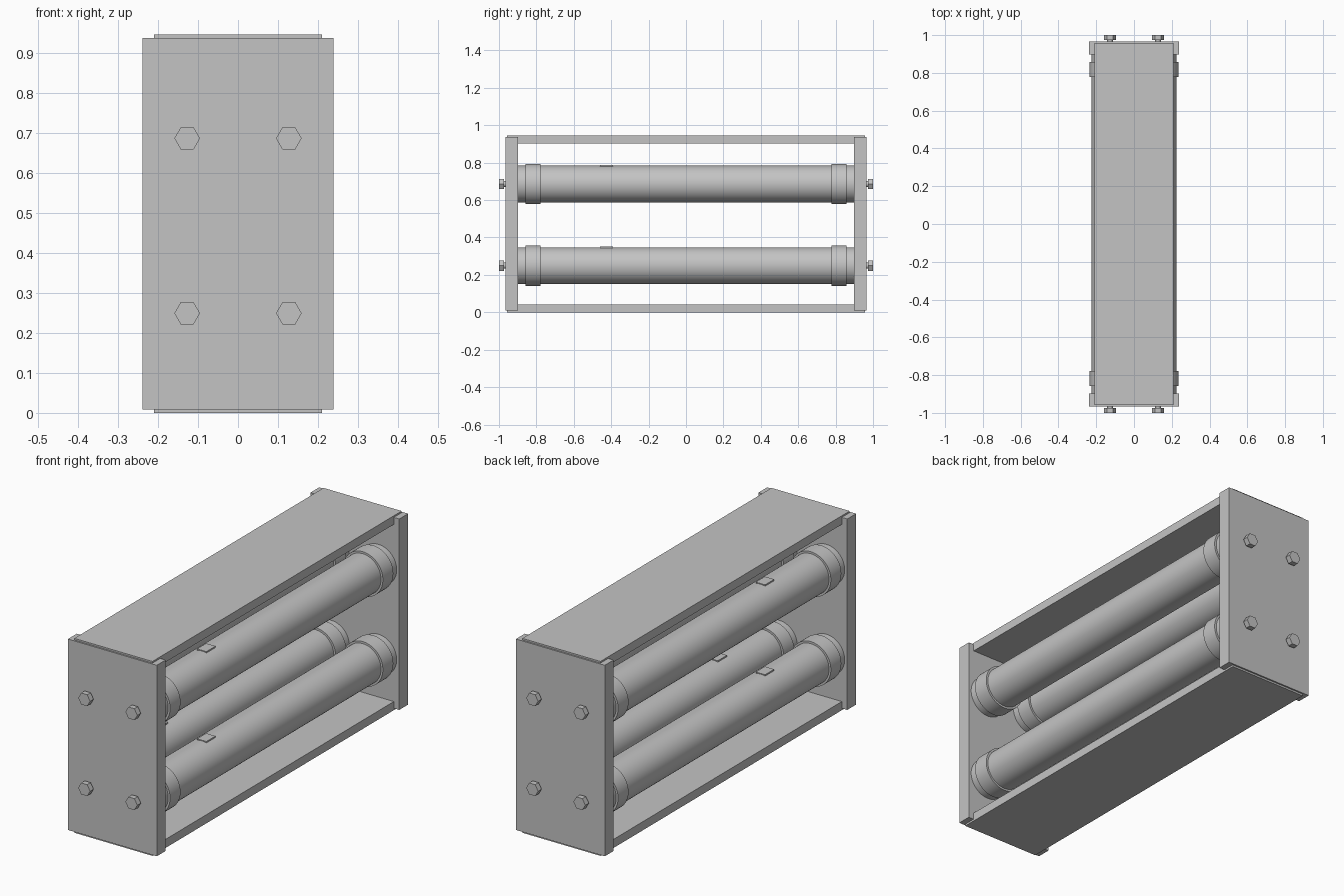
import bpy, math

if "Cube" in bpy.data.objects:
    bpy.data.objects.remove(bpy.data.objects["Cube"])

grey = bpy.data.materials.new("metal_grey")
grey.diffuse_color = (0.55, 0.55, 0.55, 1)
grey.use_nodes = True
grey.node_tree.nodes["Principled BSDF"].inputs["Base Color"].default_value = grey.diffuse_color


def box(name, size, loc):
    bpy.ops.mesh.primitive_cube_add(size=1, location=loc)
    ob = bpy.context.object
    ob.name = name
    ob.scale = size
    bpy.ops.object.transform_apply(location=False, rotation=False, scale=True)
    ob.data.materials.append(grey)
    return ob


def rod(name, radius, length, loc, sides=64, smooth=True):
    # cylinder lying along y
    bpy.ops.mesh.primitive_cylinder_add(vertices=sides, radius=radius, depth=length,
                                        location=loc)
    ob = bpy.context.object
    ob.name = name
    # the z turn puts hexagon corners on the x axis
    ob.rotation_euler = (math.pi / 2, 0, 0)
    if sides == 6:
        for v in ob.data.vertices:
            v.co.x, v.co.y = v.co.y, -v.co.x
    bpy.ops.object.transform_apply(location=False, rotation=True, scale=False)
    ob.data.materials.append(grey)
    if smooth:
        bpy.ops.object.shade_smooth_by_angle(angle=math.radians(30))
    return ob


# housing: long cover plates and the two end plates
box("bottom_plate", (0.42, 1.914, 0.042), (0, 0, 0.021))
box("top_plate", (0.42, 1.914, 0.042), (0, 0, 0.924))
for s, side in ((-1, "front"), (1, "back")):
    box(side + "_end_plate", (0.478, 0.068, 0.928), (0, s * 0.931, 0.473))

# four tubes with collars, a tab on top, and a hex bolt at each end
for x in (-0.127, 0.127):
    for z in (0.249, 0.686):
        rod("tube", 0.098, 1.80, (x, 0, z))
        box("tube_tab", (0.05, 0.07, 0.02), (x, -0.425, z + 0.0915))
        for s in (-1, 1):
            rod("collar", 0.108, 0.08, (x, s * 0.817, z))
            rod("bolt_shank", 0.016, 0.04, (x, s * 0.96, z), 16)
            rod("bolt_head", 0.032, 0.027, (x, s * 0.9865, z), 6, False)
